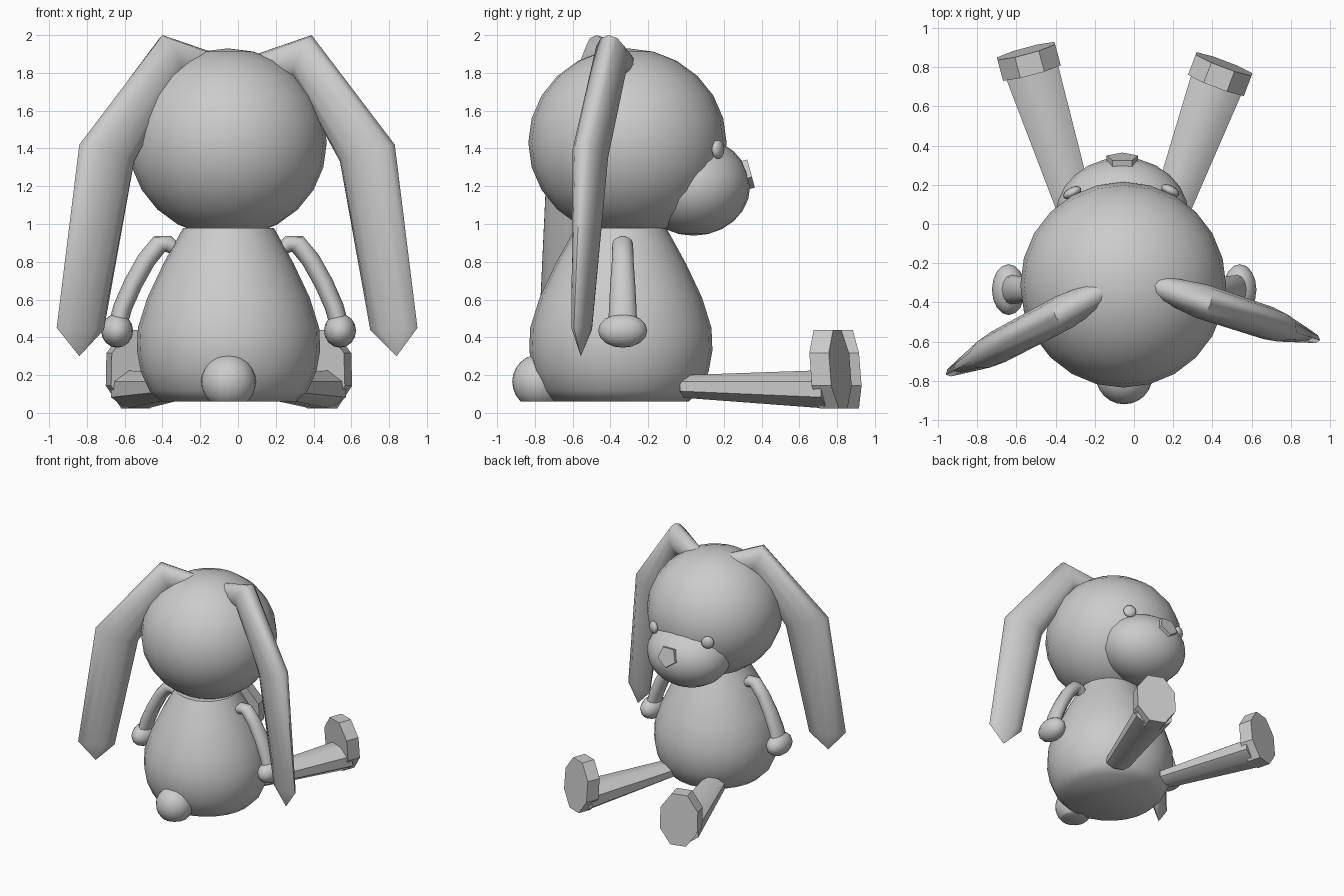
import bpy, bmesh, math
from mathutils import Vector, Matrix

if "Cube" in bpy.data.objects:
    bpy.data.objects.remove(bpy.data.objects["Cube"])

CX = -0.05  # plane of symmetry of the soft body


def finish(name, bm, angle=35):
    bmesh.ops.recalc_face_normals(bm, faces=bm.faces)
    me = bpy.data.meshes.new(name)
    bm.to_mesh(me)
    bm.free()
    ob = bpy.data.objects.new(name, me)
    bpy.context.collection.objects.link(ob)
    bpy.ops.object.select_all(action='DESELECT')
    ob.select_set(True)
    bpy.context.view_layer.objects.active = ob
    bpy.ops.object.shade_smooth_by_angle(angle=math.radians(angle))
    return ob


def ball(name, center, radii, turn=0, floor=None, seg=24):
    bm = bmesh.new()
    bmesh.ops.create_uvsphere(bm, u_segments=seg, v_segments=seg // 2, radius=1)
    m = Matrix.Translation(center) @ Matrix.Rotation(turn, 4, 'Z') @ Matrix.Diagonal((*radii, 1))
    bm.transform(m)
    if floor is not None:
        geom = bm.verts[:] + bm.edges[:] + bm.faces[:]
        cut = bmesh.ops.bisect_plane(bm, geom=geom, plane_co=(0, 0, floor),
                                     plane_no=(0, 0, -1), clear_outer=True)
        bmesh.ops.contextual_create(bm, geom=[e for e in cut['geom_cut'] if isinstance(e, bmesh.types.BMEdge)])
    return finish(name, bm, 50)


def loft(name, rings, sides, angle=50, phase=0.0, tip=None):
    """rings: (center, half axis a, half axis b); optional pointed tip."""
    bm = bmesh.new()
    loops = []
    for c, a, b in rings:
        c, a, b = Vector(c), Vector(a), Vector(b)
        loops.append([bm.verts.new(c + a * math.cos(t) + b * math.sin(t))
                      for t in (math.tau * (i + phase) / sides for i in range(sides))])
    for lo, hi in zip(loops, loops[1:]):
        for i in range(sides):
            j = (i + 1) % sides
            bm.faces.new((lo[i], lo[j], hi[j], hi[i]))
    bm.faces.new(loops[0])
    if tip:
        v = bm.verts.new(tip)
        for i in range(sides):
            bm.faces.new((loops[-1][i], loops[-1][(i + 1) % sides], v))
    else:
        bm.faces.new(loops[-1])
    return finish(name, bm, angle)


# body: lathed pear shape with a flat base
profile = [(.36, .06), (.42, .12), (.465, .22), (.485, .33), (.48, .45),
           (.43, .61), (.345, .79), (.29, .89), (.24, .98)]
loft("body", [((CX, -.345, z), (r, 0, 0), (0, r, 0)) for r, z in profile], 24)

# head, muzzle and tail
ball("head", (-.055, -.31, 1.43), (.525, .525, .5))
ball("muzzle", (-.06, .04, 1.2), (.34, .3, .262))
ball("tail", (CX, -.775, .165), (.145, .145, .145), floor=.06)

# eyes: flattened beads
ball("left_eye", (-.315, .16, 1.395), (.05, .027, .05), math.radians(28), seg=16)
ball("right_eye", (.185, .17, 1.395), (.05, .027, .05), math.radians(-28), seg=16)

# nose: five-sided plate with its point down
up = Vector((0, -.26, .965)) * .085
out = Vector((0, .965, .26))
nose = Vector((-.06, .325, 1.27))
loft("nose", [(nose - out * .03, (.085, 0, 0), up), (nose + out * .018, (.085, 0, 0), up)],
     5, angle=20, phase=-1.25)

# ears: flat bent straps; entries are outer x,z / inner x,z / half thickness
strap = [((.10, 1.90), (.15, 1.75), .06), ((.39, 2.0), (.30, 1.77), .09),
         ((.83, 1.42), (.54, 1.33), .085), ((.95, .45), (.70, .44), .04)]
for name, s, dx, y0, k in (("right_ear", 1, 0, -.28, -.33), ("left_ear", -1, .01, -.26, -.53)):
    n = Vector((-k * s, 1, 0)).normalized()
    rings = []
    for (ox, oz), (ix, iz), t in strap:
        mx, hx = (ox + ix) / 2 + dx, (ox - ix) / 2
        rings.append(((s * mx, y0 + k * mx, (oz + iz) / 2),
                      (s * hx, k * hx, (oz - iz) / 2), n * t))
    loft(name, rings, 12, angle=60, tip=(s * .84, y0 + k * .84, .30))

# arms: curved tubes ending in oval hands
path = [(.22, .86, .03), (.27, .895, .045), (.315, .895, .05), (.385, .81, .052),
        (.455, .685, .06), (.51, .56, .066), (.54, .45, .07)]
for name, s in (("right", 1), ("left", -1)):
    def mx(x):
        return CX + s * (x - CX)
    rings = []
    for i, (x, z, r) in enumerate(path):
        p, q = path[max(i - 1, 0)], path[min(i + 1, len(path) - 1)]
        d = Vector((q[0] - p[0], q[1] - p[1])).normalized()
        w = min(r, .05)
        rings.append(((mx(x), -.335, z), (-d.y * w * s, 0, d.x * w), (0, r * 1.1, 0)))
    loft(name + "_arm", rings, 12, angle=60)
    ball(name + "_hand", (mx(.54), -.335, .435), (.085, .13, .09), seg=16)

# legs: eight-sided tapered limbs with upright slab feet
for name, hip, ankle, aim in (("right", (.16, .0), (.44, .765), (.355, .935)),
                              ("left", (-.29, .05), (-.537, .83), (-.26, .965))):
    f = Vector((*aim, 0)).normalized()
    side = Vector((f.y, -f.x, 0))
    loft(name + "_leg", [((*hip, .14), side * .10, (0, 0, .065)),
                         ((*ankle, .125), side * .152, (0, 0, .11))], 8, angle=46, phase=.5)
    base = Vector((*ankle, .23))
    lean = (Vector((0, 0, 1)) - f * .08) * .225
    fwd = f * .055
    loft(name + "_foot", [(base - fwd, side * .165, lean), (base + fwd, side * .165, lean)],
         8, angle=30, phase=.5)
